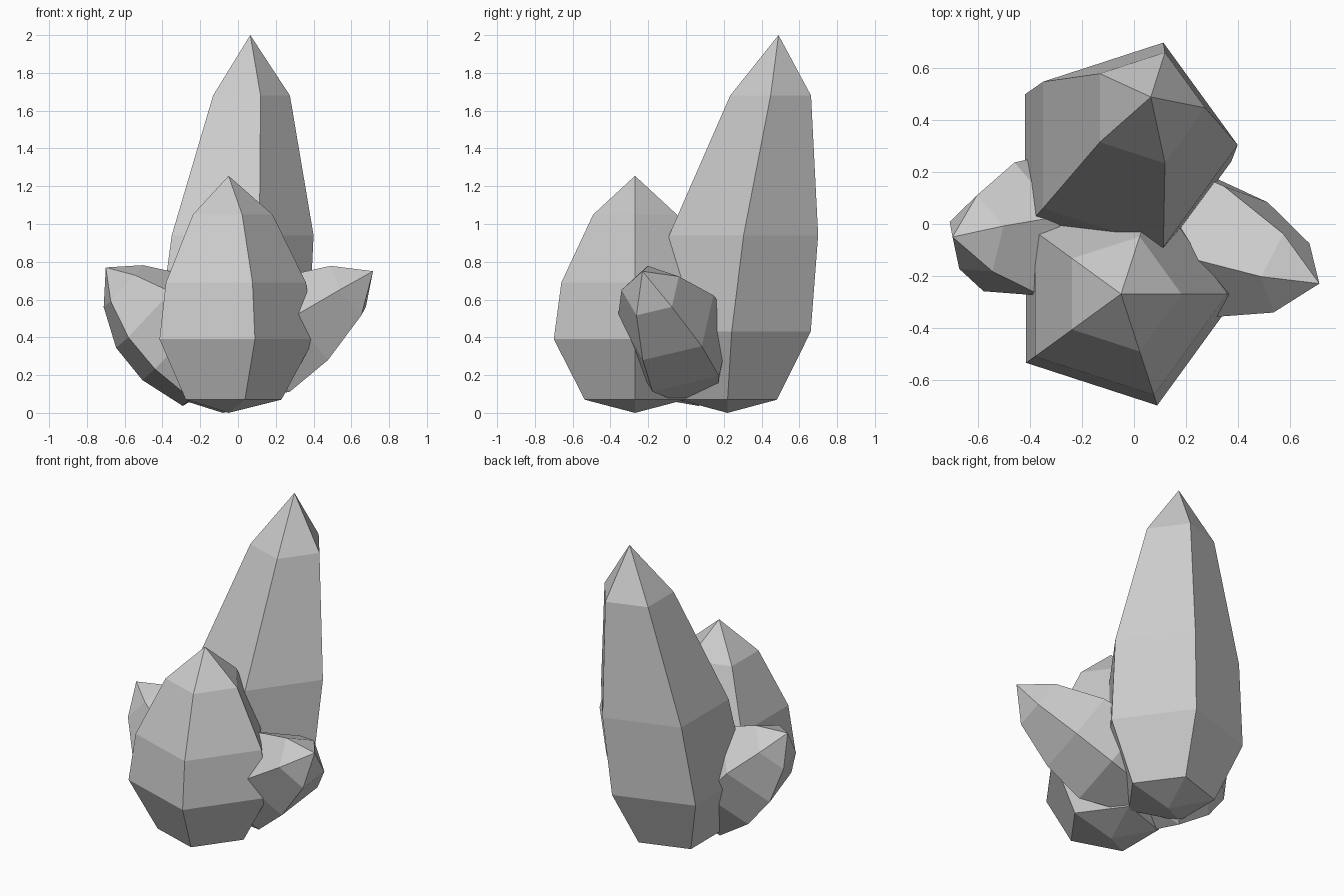
import bpy, bmesh, math
from mathutils import Vector

if "Cube" in bpy.data.objects:
    bpy.data.objects.remove(bpy.data.objects["Cube"])

SIDES = 5

def crystal(name, base, rings, tip, axis, first):
    """Loft pentagon rings (centre, radius) between a base point and a tip."""
    d = Vector(axis).normalized()
    u = Vector(first)
    u = (u - d * u.dot(d)).normalized()
    v = d.cross(u)
    bm = bmesh.new()
    loops = []
    for centre, r in rings:
        loops.append([bm.verts.new(Vector(centre)
                      + u * r * math.cos(i * math.tau / SIDES)
                      + v * r * math.sin(i * math.tau / SIDES)) for i in range(SIDES)])
    b, t = bm.verts.new(base), bm.verts.new(tip)
    for i in range(SIDES):
        j = (i + 1) % SIDES
        bm.faces.new((b, loops[0][j], loops[0][i]))
        for lo, hi in zip(loops, loops[1:]):
            bm.faces.new((lo[i], lo[j], hi[j], hi[i]))
        bm.faces.new((loops[-1][i], loops[-1][j], t))
    bmesh.ops.recalc_face_normals(bm, faces=bm.faces)
    mesh = bpy.data.meshes.new(name)
    bm.to_mesh(mesh)
    bm.free()
    ob = bpy.data.objects.new(name, mesh)
    bpy.context.collection.objects.link(ob)

# Upright front crystal
crystal("front_crystal", (-.05, -.27, 0),
        [((-.05, -.27, z), r) for z, r in ((.07, .28), (.39, .452), (.69, .41), (1.05, .233))],
        (-.05, -.27, 1.255), (0, 0, 1), (1, 0, 0))

# Tall back crystal, leaning backwards
crystal("tall_back_crystal", (-.08, .22, 0),
        [((-.08, .22, .07), .275), ((-.064, .242, .43), .44),
         ((-.015, .305, .94), .415), ((.05, .448, 1.68), .225)],
        (.065, .49, 2.0), (0, 0, 1), (1, 0, 0))

# Right crystal, leaning outwards
crystal("right_crystal", (-.11, .05, .17),
        [((-.06, .04, .21), .19), ((.15, -.03, .355), .31),
         ((.366, -.098, .495), .275), ((.587, -.184, .646), .165)],
        (.715, -.23, .75), (.80, -.23, .55), (-.05, .26, .11))

# Left crystal, leaning outwards
crystal("left_crystal", (-.14, 0, .13),
        [((-.17, 0, .165), .19), ((-.32, -.02, .37), .29),
         ((-.465, -.042, .534), .28), ((-.608, -.049, .668), .16)],
        (-.70, -.05, .77), (-.73, -.03, .68), (.11, .04, .10))
